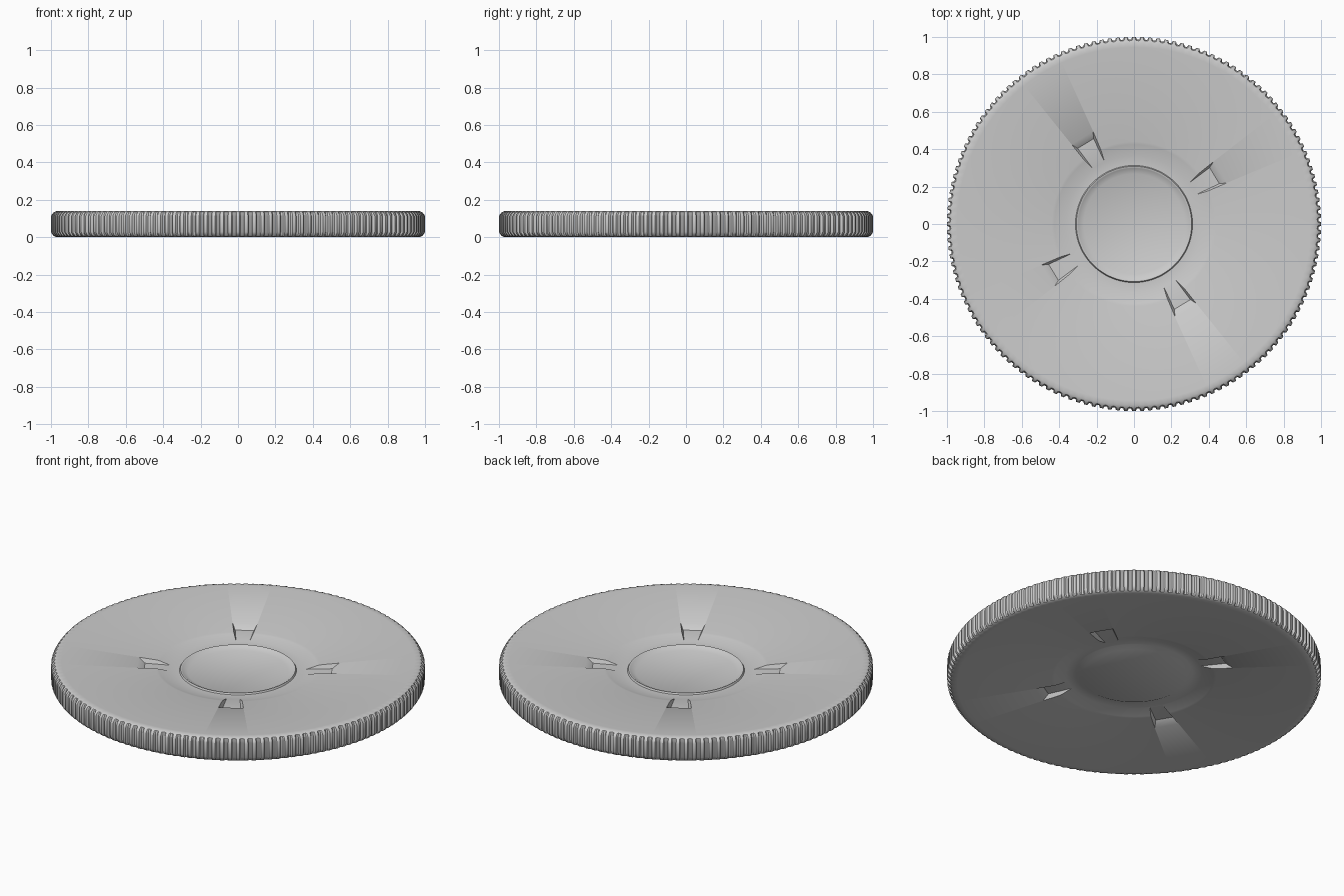
import bpy, bmesh
from math import cos, sin, pi, radians

if "Cube" in bpy.data.objects:
    bpy.data.objects.remove(bpy.data.objects["Cube"])

TEETH = 144
H = 0.14

# Closed section, top centre to bottom centre: (rib radius, groove radius, z)
# Both faces dish gently towards a thin web and a pressed hub.
top_face = [(.268, .073), (.298, .087), (.303, .090), (.308, .090), (.313, .081),
            (.365, .081), (.425, .099), (.440, .102), (.945, .139), (.968, H)]
rim = [(.985, .980, .134), (.995, .985, .122), (1.0, .987, .112),
       (1.0, .987, .028), (.995, .985, .018), (.985, .980, .006)]
bottom_face = [(.968, 0), (.945, .001), (.440, .038), (.425, .041), (.365, .059),
               (.312, .062), (.282, .047)]
section = [(r, r, z) for r, z in top_face] + rim + [(r, r, z) for r, z in bottom_face]


def new_object(name, bm):
    bmesh.ops.recalc_face_normals(bm, faces=bm.faces[:])
    mesh = bpy.data.meshes.new(name)
    bm.to_mesh(mesh)
    bm.free()
    obj = bpy.data.objects.new(name, mesh)
    bpy.context.collection.objects.link(obj)
    return obj


# Disc with dished faces, hub and ribbed rim
step = 2 * pi / TEETH
angles = [(t * step + f * step, rib) for t in range(TEETH)
          for f, rib in ((-.2, True), (.2, True), (.36, False), (.64, False))]
bm = bmesh.new()
rings = [[bm.verts.new(((ro if rib else ri) * cos(a), (ro if rib else ri) * sin(a), z))
          for a, rib in angles] for ro, ri, z in section]
n = len(angles)
for a, b in zip(rings, rings[1:]):
    for i in range(n):
        j = (i + 1) % n
        bm.faces.new((a[i], b[i], b[j], a[j]))
bm.faces.new(rings[0])
bm.faces.new(rings[-1][::-1])
disc = new_object("knurled_disc", bm)

# Four tapered notches leading out of the recess, on both faces
bm = bmesh.new()


def notch(angle, flip):
    # (radius, half width, depth below the rim plane), inner to outer
    floor = [(.345, .034, .0585), (.502, .050, .057)]
    lip = [(.345, .075, .010), (.565, .080, .010)]
    v = []
    for r, w, d in floor + lip:
        for s in (-1, 1):
            x = r * cos(angle) - s * w * sin(angle)
            y = r * sin(angle) + s * w * cos(angle)
            v.append(bm.verts.new((x, y, d if flip else H - d)))
    for f in ((0, 1, 3, 2), (4, 6, 7, 5), (0, 4, 5, 1), (2, 3, 7, 6), (0, 2, 6, 4), (1, 5, 7, 3)):
        bm.faces.new([v[i] for i in f])


for k in range(4):
    for flip in (False, True):
        notch(radians(31 + 90 * k), flip)
cutter = new_object("notch_cutter", bm)
cutter.hide_render = True

# Apply the cut, then remove the helper
mod = disc.modifiers.new("notches", 'BOOLEAN')
mod.operation = 'DIFFERENCE'
mod.solver = 'EXACT'
mod.object = cutter
bpy.context.view_layer.objects.active = disc
disc.select_set(True)
cutter.select_set(False)
bpy.ops.object.modifier_apply(modifier=mod.name)
bpy.data.objects.remove(cutter)
bpy.ops.object.shade_smooth_by_angle(angle=radians(35))
